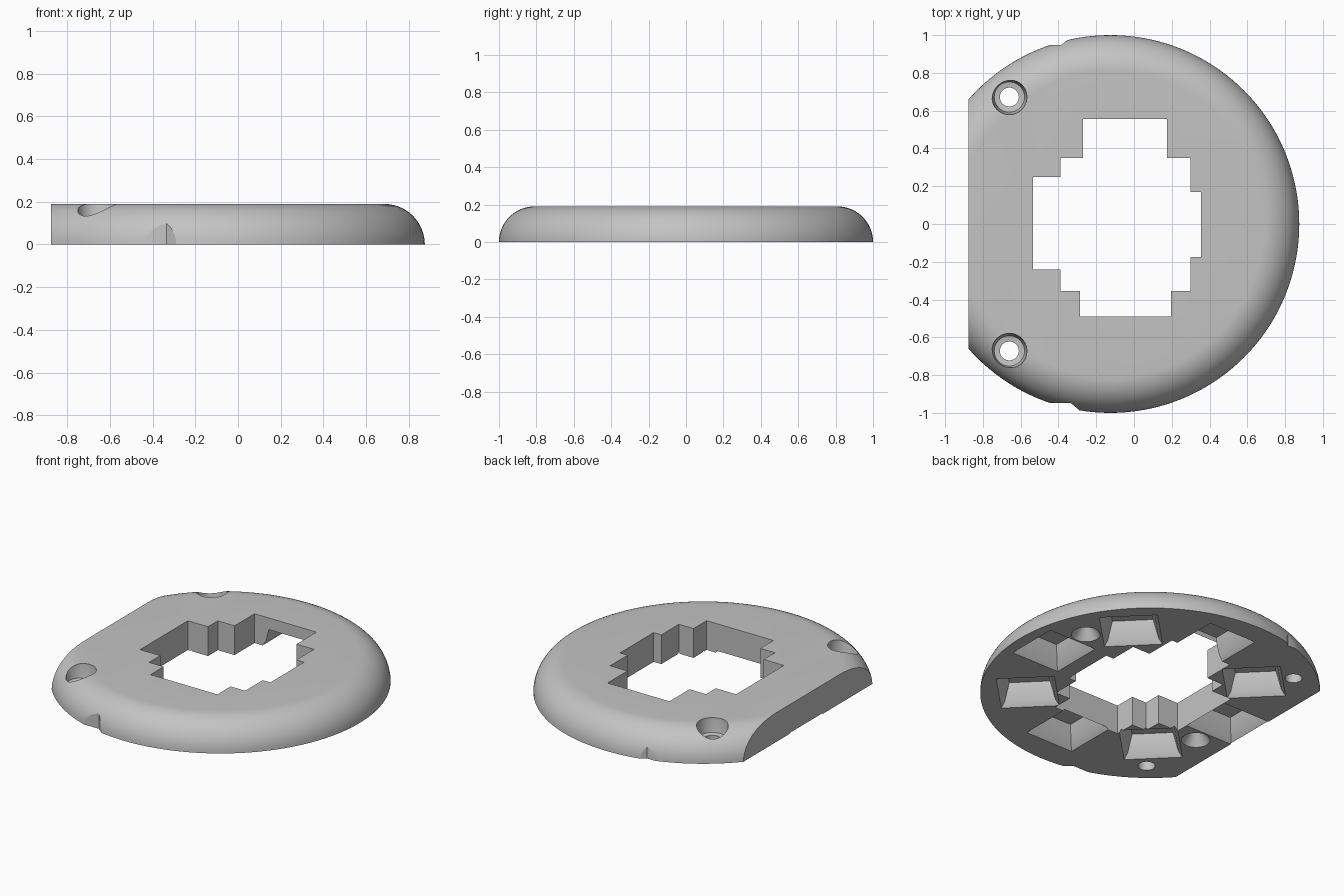
import bpy
import bmesh
import math
from mathutils import Matrix, Vector

default = bpy.data.objects.get("Cube")
if default:
    bpy.data.objects.remove(default, do_unlink=True)

HEIGHT, RADIUS = 0.19, 1.0
DISC = Vector((-0.125, 0, 0))      # centre of the round outline
RING = Vector((-0.04, 0.015, 0))   # centre of the underside pocket ring
POCKET_RING = 0.667

grey = bpy.data.materials.new("light grey")
grey.use_nodes = True
grey.diffuse_color = (0.55, 0.55, 0.55, 1)
grey.node_tree.nodes["Principled BSDF"].inputs["Base Color"].default_value = grey.diffuse_color


def loft(name, loops):
    """Closed solid through equally sized point loops."""
    bm = bmesh.new()
    rings = [[bm.verts.new(p) for p in loop] for loop in loops]
    n = len(rings[0])
    for low, high in zip(rings, rings[1:]):
        for i in range(n):
            j = (i + 1) % n
            bm.faces.new((low[i], low[j], high[j], high[i]))
    bm.faces.new(rings[0][::-1])
    bm.faces.new(rings[-1])
    bmesh.ops.recalc_face_normals(bm, faces=bm.faces)
    mesh = bpy.data.meshes.new(name)
    bm.to_mesh(mesh)
    bm.free()
    mesh.materials.append(grey)
    obj = bpy.data.objects.new(name, mesh)
    bpy.context.collection.objects.link(obj)
    return obj


def polygon(centre, radius, z, sides, turn=0.0):
    return [(centre.x + radius * math.cos(turn + math.tau * i / sides),
             centre.y + radius * math.sin(turn + math.tau * i / sides), z)
            for i in range(sides)]


def stacked(name, centre, profile, sides, turn=0.0):
    """Solid of (radius, height) steps."""
    return loft(name, [polygon(centre, r, z, sides, turn) for r, z in profile])


def prism(name, outline, bottom=-0.1, top=0.3):
    return loft(name, [[(x, y, z) for x, y in outline] for z in (bottom, top)])


# Round body with a quarter-round shoulder
steps = 14
shoulder = [(RADIUS - HEIGHT + HEIGHT * math.cos(a), HEIGHT * math.sin(a))
            for a in (math.pi / 2 * i / steps for i in range(steps + 1))]
body = stacked("base_ring", DISC, shoulder, 144)

cutters = []

# Straight side
cutters.append(prism("flat_side_cutter", [(-2, -2), (-0.875, -2), (-0.875, 2), (-2, 2)]))

# Stepped central opening
cutters.append(prism("opening_cutter", [
    (-0.27, 0.555), (-0.27, 0.35), (-0.39, 0.35), (-0.39, 0.25), (-0.535, 0.25),
    (-0.535, -0.24), (-0.39, -0.24), (-0.39, -0.355), (-0.285, -0.355), (-0.285, -0.49),
    (0.195, -0.49), (0.195, -0.355), (0.30, -0.355), (0.30, -0.175), (0.355, -0.175),
    (0.355, 0.17), (0.30, 0.17), (0.30, 0.35), (0.175, 0.35), (0.175, 0.555)]))

# Screw holes and rim notches, front and back
for side, shift in ((-1, 0), (1, -0.05)):
    cutters.append(stacked("screw_hole_cutter", Vector((-0.66, side * 0.672, 0)),
                           [(0.05, -0.1), (0.05, 0.095), (0.08, 0.1), (0.093, 0.17), (0.093, 0.3)], 40))
    notch = [(-0.6, 0.948), (-0.335, 0.948), (-0.29, 0.985), (-0.29, 1.1), (-0.6, 1.1)]
    cutters.append(prism("rim_notch_cutter", [(x + shift, side * y) for x, y in notch]))

# Eight tapered square pockets under the body
for i in range(8):
    angle = math.tau * i / 8
    centre = RING + Matrix.Rotation(angle, 3, 'Z') @ Vector((POCKET_RING, 0, 0))
    half_sizes = [(0.175, -0.02), (0.172, 0), (0.15, 0.03), (0.12, 0.14)]
    cutters.append(stacked("pocket_cutter", centre,
                           [(h * math.sqrt(2), z) for h, z in half_sizes], 4, angle + math.pi / 4))

# Two conical pits on opposite sides of the pocket ring
for angle in (math.pi / 8, math.pi * 9 / 8):
    centre = RING + Matrix.Rotation(angle, 3, 'Z') @ Vector((0.7, 0, 0))
    cutters.append(stacked("pit_cutter", centre, [(0.1, -0.02), (0.085, 0), (0.005, 0.12)], 24))

# Cut everything out of the body
bpy.context.view_layer.objects.active = body
for cutter in cutters:
    cutter.hide_render = True
    mod = body.modifiers.new(cutter.name, 'BOOLEAN')
    mod.operation = 'DIFFERENCE'
    mod.solver = 'EXACT'
    mod.object = cutter
    bpy.ops.object.modifier_apply(modifier=mod.name)
    bpy.data.objects.remove(cutter, do_unlink=True)

bpy.ops.object.select_all(action='DESELECT')
body.select_set(True)
bpy.ops.object.shade_smooth_by_angle(angle=math.radians(25))
